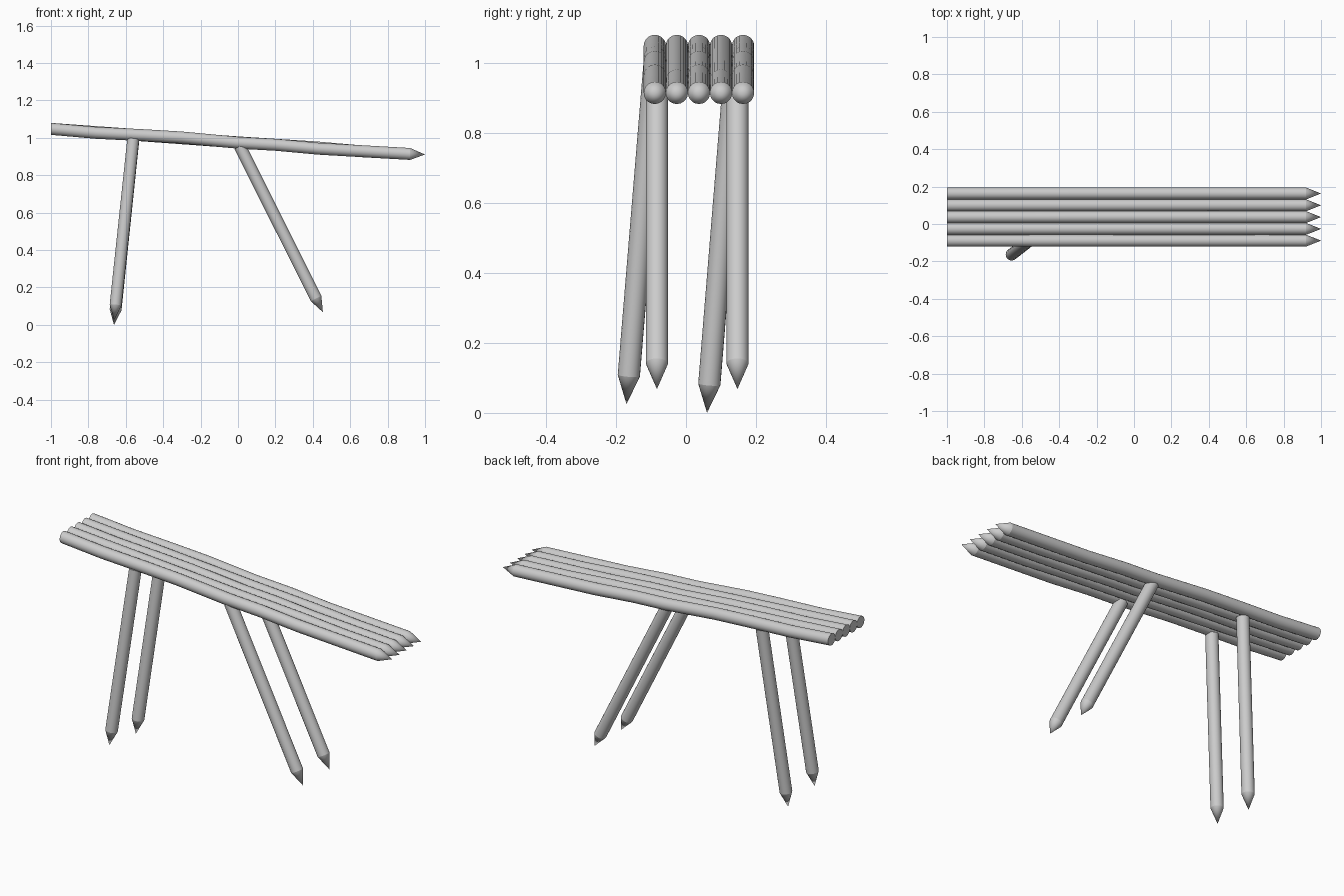
import bpy
import bmesh
import math
from mathutils import Vector

RADIUS = 0.0318
SIDES = 20

old = bpy.data.objects.get("Cube")
if old:
    bpy.data.objects.remove(old, do_unlink=True)

grey = bpy.data.materials.new("light grey wood")
grey.use_nodes = True
colour = (0.6, 0.6, 0.6, 1)
grey.diffuse_color = colour
grey.node_tree.nodes["Principled BSDF"].inputs["Base Color"].default_value = colour


def pole(name, centres, tip, axis):
    """Round pole lofted through the centres, flat at the start, pointed at the tip."""
    turn = Vector(axis).to_track_quat("Z", "Y")
    bm = bmesh.new()
    rings = []
    for c in centres:
        ring = []
        for i in range(SIDES):
            a = math.tau * i / SIDES
            offset = Vector((math.cos(a), math.sin(a), 0)) * RADIUS
            ring.append(bm.verts.new(Vector(c) + turn @ offset))
        rings.append(ring)
    point = bm.verts.new(tip)
    bm.faces.new(rings[0])
    for i in range(SIDES):
        j = (i + 1) % SIDES
        for a, b in zip(rings, rings[1:]):
            bm.faces.new((a[i], a[j], b[j], b[i]))
        bm.faces.new((rings[-1][i], rings[-1][j], point))
    bmesh.ops.recalc_face_normals(bm, faces=bm.faces)
    mesh = bpy.data.meshes.new(name)
    bm.to_mesh(mesh)
    bm.free()
    mesh.materials.append(grey)
    obj = bpy.data.objects.new(name, mesh)
    bpy.context.collection.objects.link(obj)
    bpy.ops.object.select_all(action="DESELECT")
    obj.select_set(True)
    bpy.context.view_layer.objects.active = obj
    bpy.ops.object.shade_smooth_by_angle(angle=math.radians(20))


# Tabletop: five slightly crooked logs side by side
crooked = [(-1, 1.048), (-0.76, 1.027), (-0.5, 1.014), (-0.3, 1.002),
           (0, 0.974), (0.2, 0.963), (0.43, 0.942), (0.92, 0.914)]
straighter = [(-1, 1.048), (-0.55, 1.016), (0, 0.976),
              (0.42, 0.949), (0.65, 0.929), (0.92, 0.914)]
for n in range(5):
    y = -0.089 + 0.063 * n
    path = straighter if n % 2 else crooked
    pole(f"top_log_{n + 1}", [(x, y, z) for x, z in path], (1, y, 0.911), (1, 0, 0))


# Legs: a splayed pair on the right, a forward-leaning pair on the left
def leg(name, top, tip):
    top, tip = Vector(top), Vector(tip)
    axis = (tip - top).normalized()
    pole(name, [top, tip - axis * 0.082], tip, axis)


leg("right_front_leg", (-0.56, -0.09, 0.995), (-0.663, -0.17, 0.025))
leg("right_back_leg", (-0.56, 0.14, 0.985), (-0.663, 0.06, 0.0))
leg("left_front_leg", (0.01, -0.083, 0.955), (0.454, -0.083, 0.068))
leg("left_back_leg", (0.01, 0.147, 0.955), (0.454, 0.147, 0.068))
